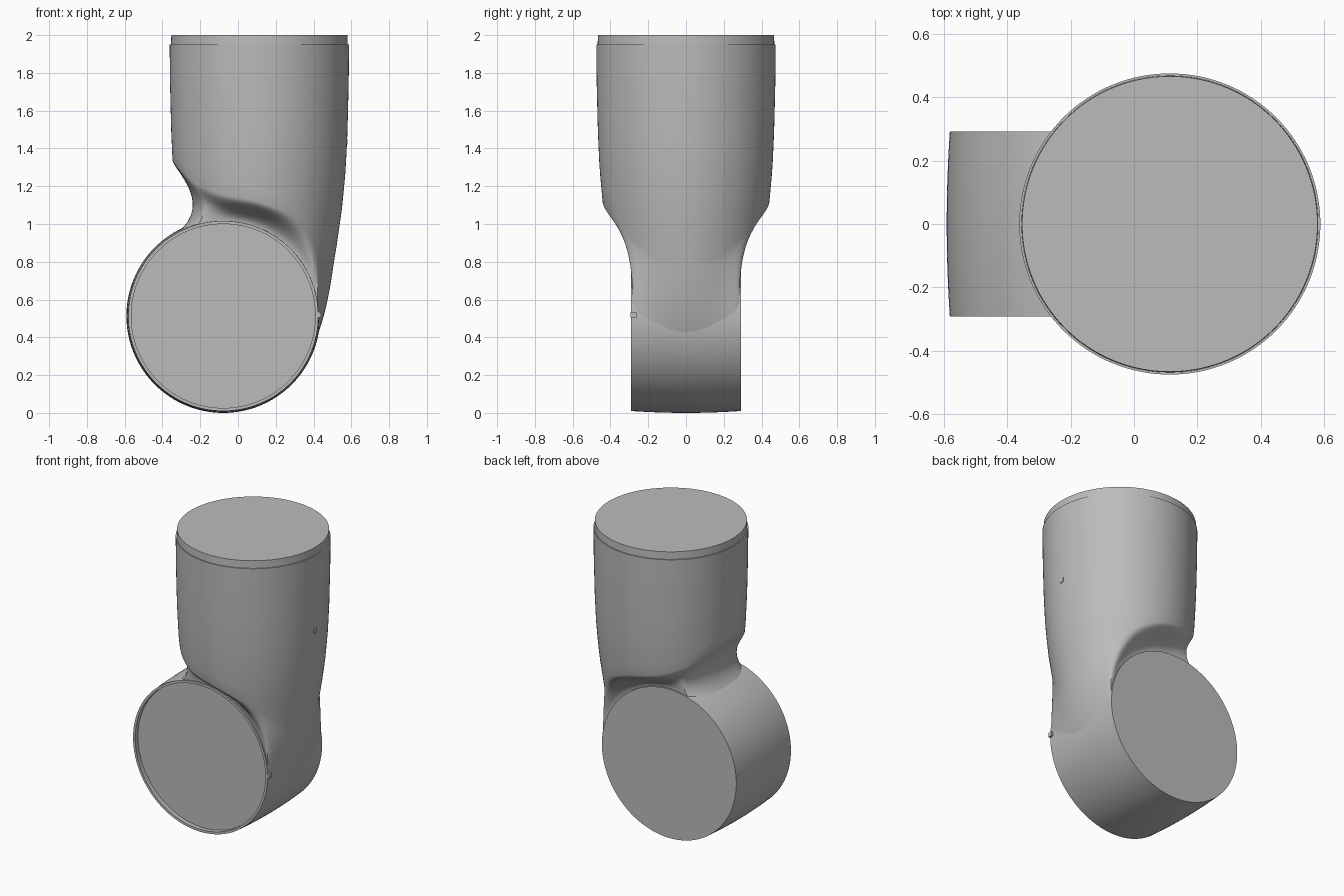
import bpy, bmesh
from math import sin, cos, pi, radians
from mathutils import Vector

if "Cube" in bpy.data.objects:
    bpy.data.objects.remove(bpy.data.objects["Cube"], do_unlink=True)

grey = bpy.data.materials.new("plain grey")
grey.use_nodes = True
grey.diffuse_color = (0.5, 0.5, 0.5, 1)
grey.node_tree.nodes["Principled BSDF"].inputs["Base Color"].default_value = grey.diffuse_color

SEG = 128
DISC = Vector((-0.078, 0, 0.513))   # centre of the round housing
PIPE_X = 0.113                      # axis of the upright pipe
HALF = 0.292                        # half thickness of the housing


def lookup(table, key):
    """Piecewise linear reading of a table of rows (key, values...)."""
    key = max(table[0][0], min(table[-1][0], key))
    for a, b in zip(table, table[1:]):
        if key <= b[0]:
            t = (key - a[0]) / (b[0] - a[0])
            return [u + (v - u) * t for u, v in zip(a[1:], b[1:])]


def finish(name, bm, angle=50):
    bmesh.ops.recalc_face_normals(bm, faces=bm.faces)
    mesh = bpy.data.meshes.new(name)
    bm.to_mesh(mesh)
    bm.free()
    mesh.materials.append(grey)
    obj = bpy.data.objects.new(name, mesh)
    bpy.context.collection.objects.link(obj)
    bpy.ops.object.select_all(action="DESELECT")
    obj.select_set(True)
    bpy.context.view_layer.objects.active = obj
    bpy.ops.object.shade_smooth_by_angle(angle=radians(angle))


def loft(name, columns, cap_end):
    """Join closed columns of points into a skin, capped at the start."""
    bm = bmesh.new()
    cols = [[bm.verts.new(p) for p in col] for col in columns]
    for a, b in zip(cols, cols[1:] + cols[:1]):
        for i in range(len(a) - 1):
            bm.faces.new((a[i], b[i], b[i + 1], a[i + 1]))
    bm.faces.new([c[0] for c in cols])
    if cap_end:
        bm.faces.new([c[-1] for c in cols])
    finish(name, bm)


# Round housing: slightly barrelled, shallow socket in the front
profile = [(0.487, -HALF + 0.03), (0.487, -HALF), (0.503, -HALF)]
for i in range(1, 9):
    y = -HALF + i * HALF / 4
    profile.append((0.513 - 0.01 * (y / HALF) ** 2, y))
loft("round_housing",
     [[DISC + Vector((r * cos(a), y, r * sin(a))) for r, y in profile]
      for a in (2 * pi * i / SEG for i in range(SEG))], True)

# Pipe radius by height
RADIUS = [(0.7, 0.378), (0.75, 0.387), (0.89, 0.41), (1.1, 0.44), (1.3, 0.458),
          (1.5, 0.467), (1.75, 0.473), (1.95, 0.475)]
# By cosine round the pipe: rim height, neck control x and z, angle on housing
RIM = [(-1, 1.31, -0.11, 1.1, 122), (-0.78, 1.19, -0.14, 1.1, 106),
       (-0.5, 1.13, -0.07, 1.08, 90), (0, 1.09, 0.11, 1.05, 68),
       (0.3, 1.04, 0.25, 0.98, 50), (0.5, 0.99, 0.35, 0.88, 32),
       (0.72, 0.89, 0.44, 0.68, 3), (1, 0.75, 0.475, 0.5, -25)]


def ring_point(a, r, z):
    return Vector((PIPE_X + r * cos(a), r * sin(a), z))


def pipe_point(a, z):
    return ring_point(a, lookup(RADIUS, z)[0], z)


def pipe_column(a):
    rows = [lookup(RIM, cos(a + d * 0.06)) for d in range(-2, 3)]
    rim, cx, cz, phi = [sum(values) / len(rows) for values in zip(*rows)]
    # stepped spigot at the top, then the tapering wall
    col = [ring_point(a, 0.466, 2), ring_point(a, 0.468, 1.95)]
    start = rim + 0.03
    col += [pipe_point(a, 1.95 + (start - 1.95) * i / 12) for i in range(13)]
    # neck curving from the rim in to the housing
    p0, p1 = col[-1], pipe_point(a, rim - 0.02)
    y = max(-0.283, min(0.283, p1.y))
    p2 = Vector((cx, y, cz))
    p3 = DISC + Vector((0.5 * cos(radians(phi)), y, 0.5 * sin(radians(phi))))
    for i in range(1, 15):
        t = i / 14
        u = 1 - t
        col.append(p0 * u**3 + p1 * 3 * u * u * t + p2 * 3 * u * t * t + p3 * t**3)
    return col


loft("upright_pipe", [pipe_column(2 * pi * i / SEG) for i in range(SEG)], False)


# Small locating marks on the socket rim and the pipe wall
def mark(name, centre, size):
    bm = bmesh.new()
    bmesh.ops.create_cube(bm, size=1)
    bmesh.ops.scale(bm, vec=size, verts=bm.verts)
    bmesh.ops.translate(bm, vec=centre, verts=bm.verts)
    finish(name, bm, 30)


mark("socket_mark", (0.425, -0.278, 0.52), (0.028, 0.03, 0.03))
mark("pipe_mark", (0.572, 0, 1.435), (0.018, 0.03, 0.03))
